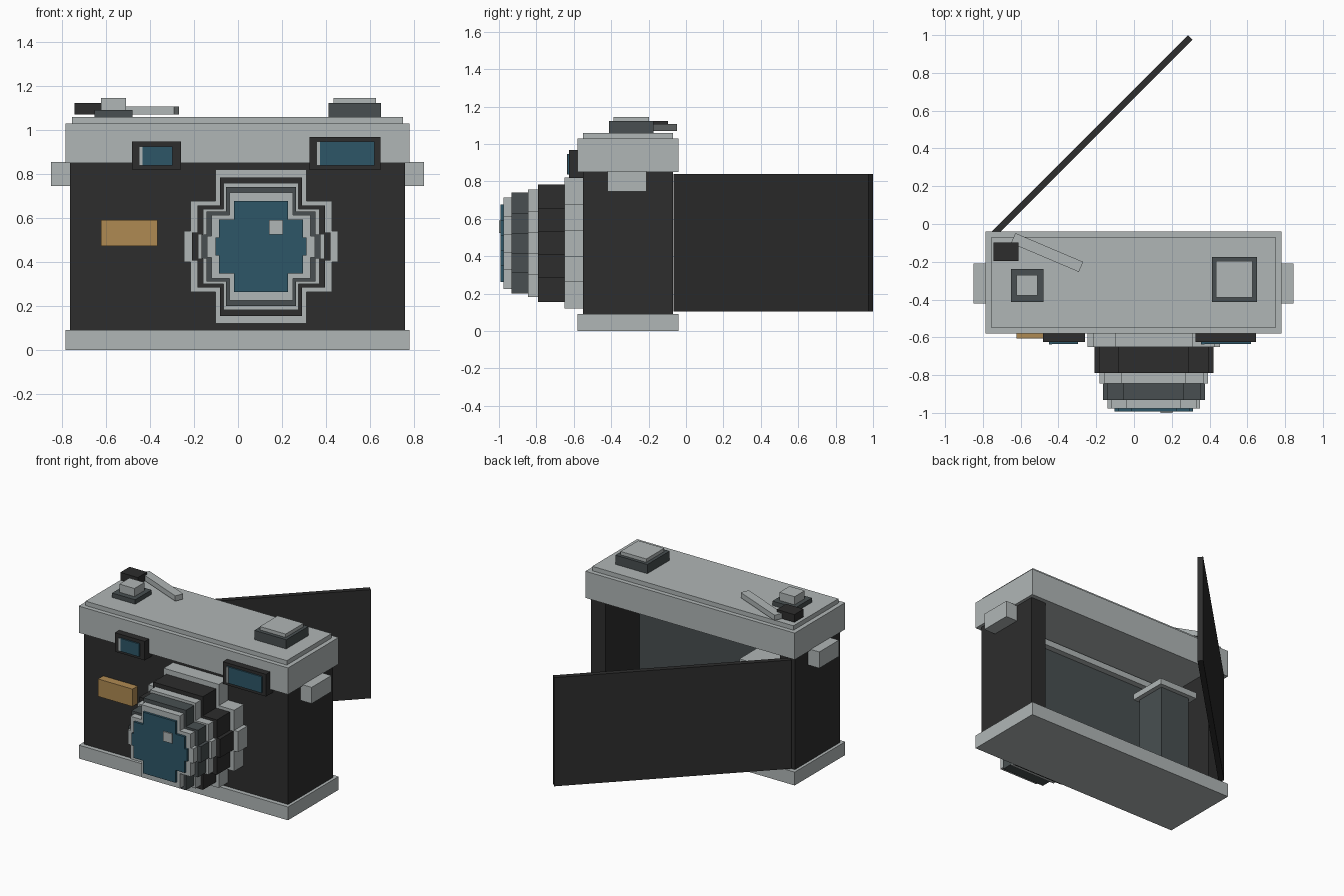
import bpy, bmesh, math
from mathutils import Matrix

if "Cube" in bpy.data.objects:
    bpy.data.objects.remove(bpy.data.objects["Cube"])


def material(name, rgb):
    m = bpy.data.materials.new(name)
    m.diffuse_color = (*rgb, 1)
    m.use_nodes = True
    m.node_tree.nodes["Principled BSDF"].inputs["Base Color"].default_value = m.diffuse_color
    return m


LIGHT = material("light_metal", (0.434, 0.468, 0.468))
DARK = material("black_leather", (0.026, 0.026, 0.026))
STEEL = material("dark_steel", (0.065, 0.078, 0.082))
GLASS = material("blue_glass", (0.027, 0.093, 0.136))
GOLD = material("gold", (0.429, 0.254, 0.084))


def finish(name, bm, mat):
    bmesh.ops.recalc_face_normals(bm, faces=bm.faces)
    mesh = bpy.data.meshes.new(name)
    bm.to_mesh(mesh)
    bm.free()
    mesh.materials.append(mat)
    ob = bpy.data.objects.new(name, mesh)
    bpy.context.collection.objects.link(ob)
    return ob


def box(name, mat, x, y, z, angle=0):
    """Box from its x, y and z ranges, turned about its own vertical axis."""
    bm = bmesh.new()
    bmesh.ops.create_cube(bm, size=1)
    bm.transform(Matrix.Diagonal((x[1] - x[0], y[1] - y[0], z[1] - z[0], 1)))
    ob = finish(name, bm, mat)
    ob.location = [(r[0] + r[1]) / 2 for r in (x, y, z)]
    ob.rotation_euler.z = math.radians(angle)
    return ob


def stepped_disc(name, mat, r, y0, y1, cx=0.105, cz=0.47):
    """Blocky round slab facing the front."""
    q = [(1, .2), (.92, .2), (.92, .59), (.59, .59), (.59, 1)]
    half = q + [(-a, b) for a, b in reversed(q)]
    outline = half + [(-a, -b) for a, b in half]
    bm = bmesh.new()
    face = bm.faces.new([bm.verts.new((cx + a * r, y0, cz + b * r)) for a, b in outline])
    ext = bmesh.ops.extrude_face_region(bm, geom=[face])
    verts = [v for v in ext["geom"] if isinstance(v, bmesh.types.BMVert)]
    bmesh.ops.translate(bm, verts=verts, vec=(0, y1 - y0, 0))
    return finish(name, bm, mat)


# Body shell, open at the back
box("bottom_plate", LIGHT, (-.785, .78), (-.58, -.04), (0, .09))
box("front_wall", DARK, (-.765, .76), (-.55, -.44), (.09, .85))
box("left_wall", DARK, (-.765, -.655), (-.44, -.07), (.09, .85))
box("right_wall", DARK, (.65, .76), (-.44, -.07), (.09, .85))
box("top_plate", LIGHT, (-.785, .78), (-.58, -.04), (.85, 1.03))
box("top_step", LIGHT, (-.755, .75), (-.55, -.07), (1.03, 1.06))
for side, x in (("left", (-.85, -.765)), ("right", (.76, .845))):
    box(side + "_strap_lug", LIGHT, x, (-.42, -.21), (.745, .855))

# Film chamber
box("chamber_panel", STEEL, (-.655, .65), (-.44, -.43), (.09, .85))
for place, z in (("lower", (.10, .14)), ("upper", (.80, .84))):
    box(place + "_film_rail", LIGHT, (-.655, .65), (-.43, -.39), z)
box("film_spool", STEEL, (-.56, -.345), (-.36, -.15), (.09, .66))
box("spool_cap", LIGHT, (-.60, -.315), (-.38, -.12), (.66, .70))

# Open back door, swung on the left edge
L = 1.475
box("back_door", DARK, (-.2235 - L / 2, -.2235 + L / 2), (.4485, .4835), (.105, .84), 45)

# Lens rings
rings = [("mount", LIGHT, .35, -.55, -.65), ("grip", DARK, .315, -.65, -.79),
         ("middle", LIGHT, .288, -.79, -.845), ("focus", STEEL, .27, -.845, -.933),
         ("front", LIGHT, .245, -.933, -.977), ("glass", GLASS, .207, -.977, -.992)]
for name, mat, r, y0, y1 in rings:
    stepped_disc("lens_" + name, mat, r, y0, y1)
box("lens_glint", LIGHT, (.14, .205), (-1.0, -.991), (.525, .59))

# Viewfinder windows: frame, pane and glint strip
windows = [("small", (-.483, -.26), (.82, .948), (-.45, -.297), (.838, .925)),
           ("large", (.325, .647), (.818, .968), (.356, .62), (.838, .948))]
for name, fx, fz, gx, gz in windows:
    box(name + "_window_frame", DARK, fx, (-.625, -.55), fz)
    box(name + "_window_pane", GLASS, gx, (-.634, -.62), gz)
    box(name + "_window_glint", LIGHT, (gx[0], gx[0] + .016), (-.637, -.63), gz)

# Gold badge
box("front_badge", GOLD, (-.623, -.365), (-.605, -.55), (.472, .59))

# Top controls
box("rewind_base", STEEL, (.412, .65), (-.413, -.175), (1.06, 1.122))
box("rewind_cap", LIGHT, (.435, .628), (-.388, -.197), (1.122, 1.145))
box("shutter_base", STEEL, (-.652, -.48), (-.413, -.238), (1.06, 1.09))
box("shutter_button", LIGHT, (-.623, -.51), (-.378, -.27), (1.09, 1.145))
box("advance_lever", LIGHT, (-.655, -.265), (-.18, -.122), (1.07, 1.106), -23)
box("lever_grip", DARK, (-.743, -.612), (-.196, -.097), (1.07, 1.122))
